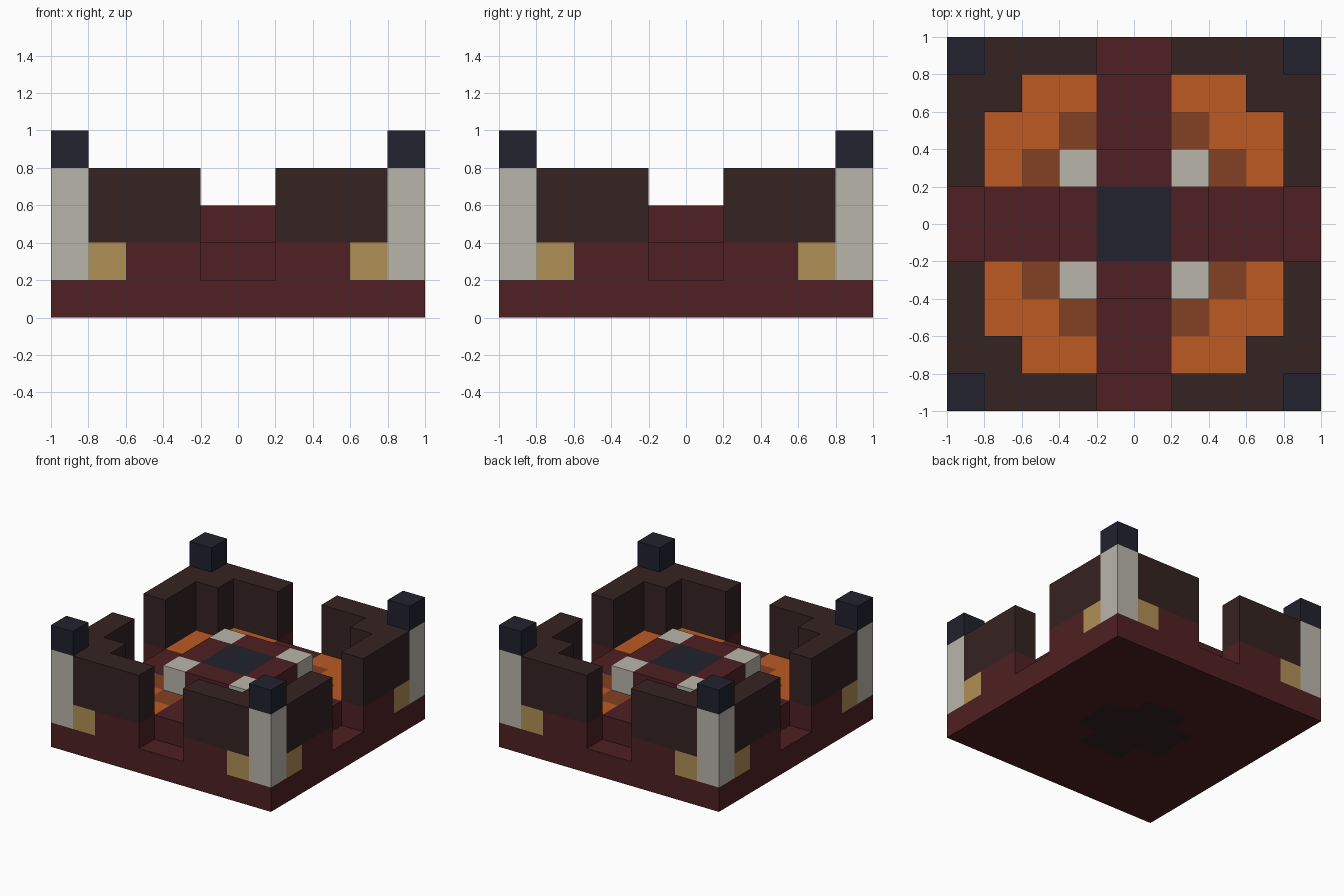
import bpy, bmesh

if "Cube" in bpy.data.objects:
    bpy.data.objects.remove(bpy.data.objects["Cube"])


def material(name, hex_code):
    def linear(c):
        return c / 12.92 if c <= 0.04045 else ((c + 0.055) / 1.055) ** 2.4
    rgb = [linear(v / 255) for v in bytes.fromhex(hex_code)]
    mat = bpy.data.materials.new(name)
    mat.use_nodes = True
    mat.diffuse_color = (*rgb, 1)
    node = mat.node_tree.nodes["Principled BSDF"]
    node.inputs["Base Color"].default_value = (*rgb, 1)
    node.inputs["Roughness"].default_value = 0.9
    return mat


red = material("dark red brick", "4F2022")
brown = material("dark brown stone", "352322")
orange = material("lava orange", "BC5A22")
ember = material("ember brown", "834023")
bone = material("pale bone", "B9B6AA")
navy = material("navy black", "21222D")
gold = material("dull gold", "B08F56")


def finish(name, bm, mats, mirror=""):
    bmesh.ops.recalc_face_normals(bm, faces=bm.faces)
    mesh = bpy.data.meshes.new(name)
    bm.to_mesh(mesh)
    bm.free()
    for mat in mats:
        mesh.materials.append(mat)
    obj = bpy.data.objects.new(name, mesh)
    bpy.context.collection.objects.link(obj)
    if mirror:
        mod = obj.modifiers.new("Mirror", 'MIRROR')
        mod.use_axis = ("x" in mirror, "y" in mirror, False)
        mod.use_mirror_merge = False
    return obj


def prism(name, outlines, z0, z1, mat, mirror="xy"):
    """Upright solids from plan outlines, mirrored about the centre."""
    bm = bmesh.new()
    for outline in outlines:
        face = bm.faces.new([bm.verts.new((x, y, z0)) for x, y in outline])
        new = bmesh.ops.extrude_face_region(bm, geom=[face], use_keep_orig=True)["geom"]
        bmesh.ops.translate(bm, vec=(0, 0, z1 - z0),
                            verts=[g for g in new if isinstance(g, bmesh.types.BMVert)])
    return finish(name, bm, [mat], mirror)


def rect(x0, x1, y0, y1):
    return [(x0, y0), (x1, y0), (x1, y1), (x0, y1)]


def swapped(outline):
    return [(y, x) for x, y in outline]


def both(outline):
    """An outline and its twin across the diagonal."""
    return [outline, swapped(outline)]


# Base slab, with a dark patch underneath
bm = bmesh.new()
bmesh.ops.create_grid(bm, x_segments=10, y_segments=10, size=1)
new = bmesh.ops.extrude_face_region(bm, geom=bm.faces[:], use_keep_orig=True)["geom"]
bmesh.ops.translate(bm, vec=(0, 0, 0.2),
                    verts=[g for g in new if isinstance(g, bmesh.types.BMVert)])
for face in bm.faces:
    c = face.calc_center_median()
    near, far = sorted((abs(c.x), abs(c.y)))
    if c.z < 0.01 and near < 0.2 and far < 0.4:
        face.material_index = 1
finish("base_slab", bm, [red, brown])

# Corner posts and caps
prism("corner_posts", [rect(0.8, 1, 0.8, 1)], 0.2, 0.8, bone)
prism("post_caps", [rect(0.8, 1, 0.8, 1)], 0.8, 1, navy)

# Walls with stepped inner corners, over a red footing and gold blocks
half = [(0.2, 1), (0.2, 0.8), (0.6, 0.8), (0.6, 0.6)]
wall = half + [(0.8, 0.6), (0.8, 0.2), (1, 0.2), (1, 0.8), (0.8, 0.8), (0.8, 1)]
prism("walls", [wall], 0.4, 0.8, brown)
prism("wall_footings", both(rect(0.2, 0.6, 0.8, 1)), 0.2, 0.4, red)
prism("gold_blocks", both(rect(0.6, 0.8, 0.8, 1)), 0.2, 0.4, gold)

# Lava pools and their darker inner edge
steps = [(0.2, 0.8), (0.2, 0.6), (0.4, 0.6), (0.4, 0.4), (0.6, 0.4), (0.6, 0.2)]
pool = steps + [(0.8, 0.2), (0.8, 0.6), (0.6, 0.6), (0.6, 0.8)]
prism("lava_pools", [pool], 0.2, 0.4, orange)
prism("ember_blocks", both(rect(0.2, 0.4, 0.4, 0.6)), 0.2, 0.4, ember)

# Crossing walkways
arm = rect(-0.2, 0.2, 0.2, 0.8)
prism("walkway_front_back", [arm], 0.2, 0.4, red, "y")
prism("walkway_sides", [swapped(arm)], 0.2, 0.4, red, "x")

# Raised dais with a dark centre and pale corners
step = rect(-0.2, 0.2, 0.2, 0.4)
prism("dais_front_back", [step], 0.4, 0.6, red, "y")
prism("dais_sides", [swapped(step)], 0.4, 0.6, red, "x")
prism("dais_centre", [rect(-0.2, 0.2, -0.2, 0.2)], 0.2, 0.6, navy, "")
prism("dais_corners", [rect(0.2, 0.4, 0.2, 0.4)], 0.4, 0.6, bone)
